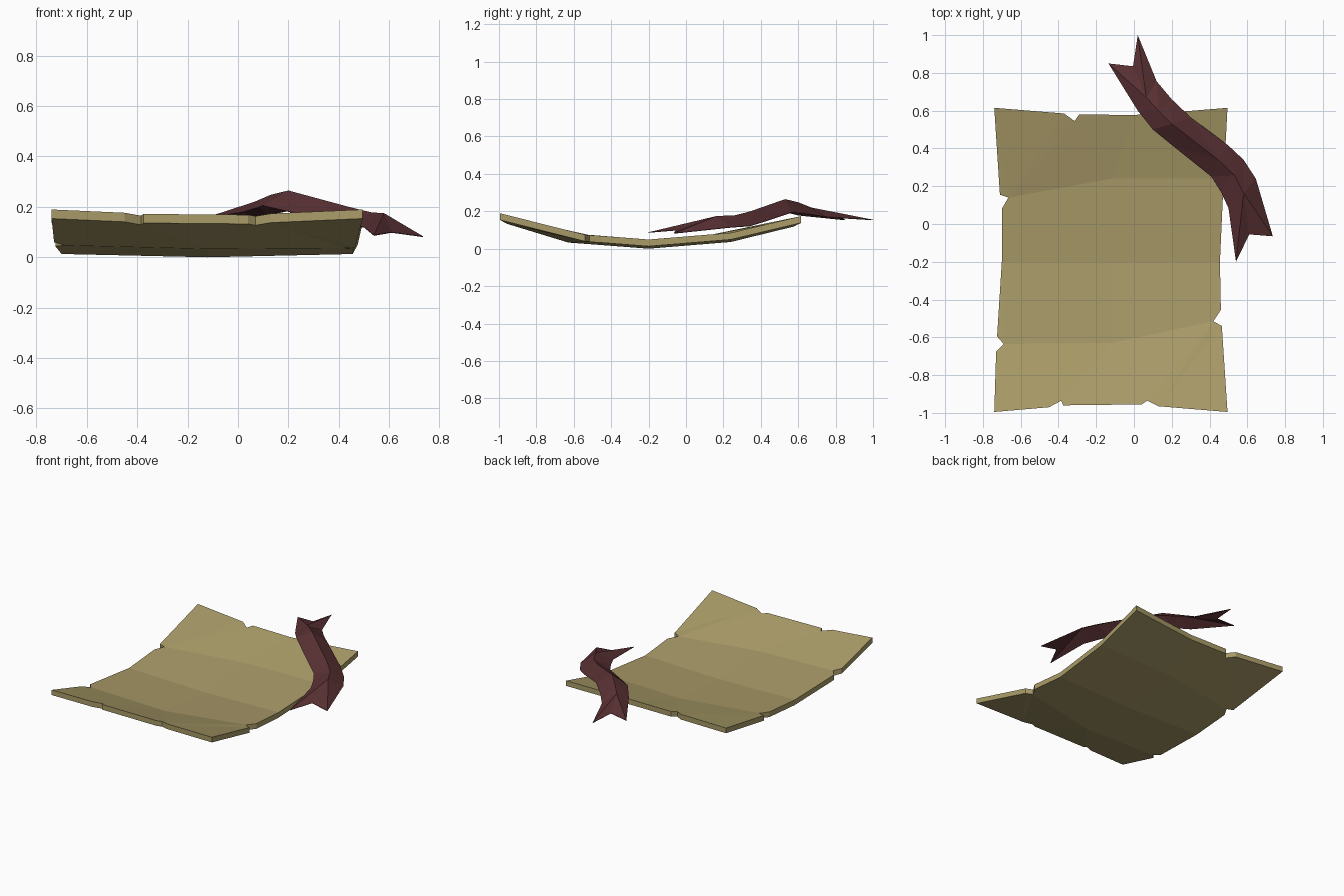
import bpy, bmesh
from mathutils import Vector
from mathutils.geometry import delaunay_2d_cdt

if "Cube" in bpy.data.objects:
    bpy.data.objects.remove(bpy.data.objects["Cube"])


def material(name, rgb):
    m = bpy.data.materials.new(name)
    m.diffuse_color = (*rgb, 1)
    m.use_nodes = True
    m.node_tree.nodes["Principled BSDF"].inputs["Base Color"].default_value = m.diffuse_color
    return m


def finish(bm, name, mat):
    mesh = bpy.data.meshes.new(name)
    bm.to_mesh(mesh)
    bm.free()
    mesh.materials.append(mat)
    ob = bpy.data.objects.new(name, mesh)
    bpy.context.collection.objects.link(ob)
    return ob


# Parchment outline with torn notches, counter-clockwise from front left
outline = [(-.74, -.995), (-.45, -.97), (-.385, -.935), (-.375, -.96), (.04, -.955),
           (.07, -.935), (.13, -.965), (.495, -.995), (.465, -.54), (.42, -.515),
           (.46, -.455), (.455, -.2), (.475, .24), (.495, .615), (.25, .595), (0, .577),
           (-.29, .58), (-.315, .545), (-.37, .585), (-.74, .615), (-.71, .155),
           (-.665, .14), (-.70, .08), (-.70, -.2), (-.725, -.595), (-.69, -.635),
           (-.73, -.675)]
spine = [(-.12, -.63), (-.12, -.2), (-.12, .24)]
profile = [(-1, .142), (-.63, .033), (-.2, 0), (.24, .036), (.62, .126)]
THICK = .036


def sag(x, y):
    """Underside height: curled front to back, slightly dished across."""
    z = profile[-1][1]
    for (y0, z0), (y1, z1) in zip(profile, profile[1:]):
        if y <= y1:
            z = z0 + (z1 - z0) * (y - y0) / (y1 - y0)
            break
    return z + .013 * min(1, abs(x + .12) / .58)


n = len(outline)
edges = [(i, (i + 1) % n) for i in range(n)]
# creases from the spine out to the sides
edges += [(n, n + 1), (n + 1, n + 2), (n, 25), (n, 9), (n + 1, 23), (n + 1, 11),
          (n + 2, 21), (n + 2, 12)]
pts, _, tris, *_ = delaunay_2d_cdt([Vector(p) for p in outline + spine], edges, [], 1, 1e-5)
bm = bmesh.new()
vs = [bm.verts.new((p.x, p.y, sag(p.x, p.y))) for p in pts]
for t in tris:
    bm.faces.new([vs[i] for i in t])
ext = bmesh.ops.extrude_face_region(bm, geom=bm.faces[:], use_keep_orig=True)
up = [g for g in ext["geom"] if isinstance(g, bmesh.types.BMVert)]
bmesh.ops.translate(bm, verts=up, vec=(0, 0, THICK))
bmesh.ops.recalc_face_normals(bm, faces=bm.faces)
finish(bm, "parchment_sheet", material("parchment", (.40, .33, .14)))

# Ribbon: left edge, raised ridge and right edge, with forked ends
left = [(-.135, .85, .155), (.02, .60, .18), (.10, .50, .205), (.21, .41, .18),
        (.41, .25, .135), (.46, .17, .125), (.50, .085, .12), (.54, -.2, .088)]
ridge = [(-.005, .835, .165), (.065, .67, .22), (.13, .60, .248), (.20, .53, .265),
         (.44, .345, .20), (.53, .26, .178), (.58, .165, .175), (.61, -.055, .10)]
right = [(.02, 1, .155), (.12, .755, .17), (.20, .66, .185), (.30, .565, .195),
         (.50, .415, .145), (.58, .34, .122), (.645, .24, .115), (.735, -.065, .083)]
bm = bmesh.new()
rows = [[bm.verts.new(p) for p in col] for col in (left, ridge, right)]
last = len(left) - 2
for a, b, outer in ((rows[0], rows[1], 0), (rows[1], rows[2], 2)):
    for i in range(last + 1):
        edge, mid = (a, b) if outer == 0 else (b, a)
        tip = i + 1 if i == last else i      # split each quad from the fork tip
        other = i if i == last else i + 1
        bm.faces.new((edge[tip], mid[other], mid[tip]))
        bm.faces.new((edge[tip], edge[other], mid[other]))
bmesh.ops.recalc_face_normals(bm, faces=bm.faces)
if sum(f.normal.z for f in bm.faces) < 0:
    bmesh.ops.reverse_faces(bm, faces=bm.faces)
ribbon = finish(bm, "ribbon", material("ribbon_red", (.10, .03, .033)))
solid = ribbon.modifiers.new("thin", 'SOLIDIFY')
solid.thickness = .003
